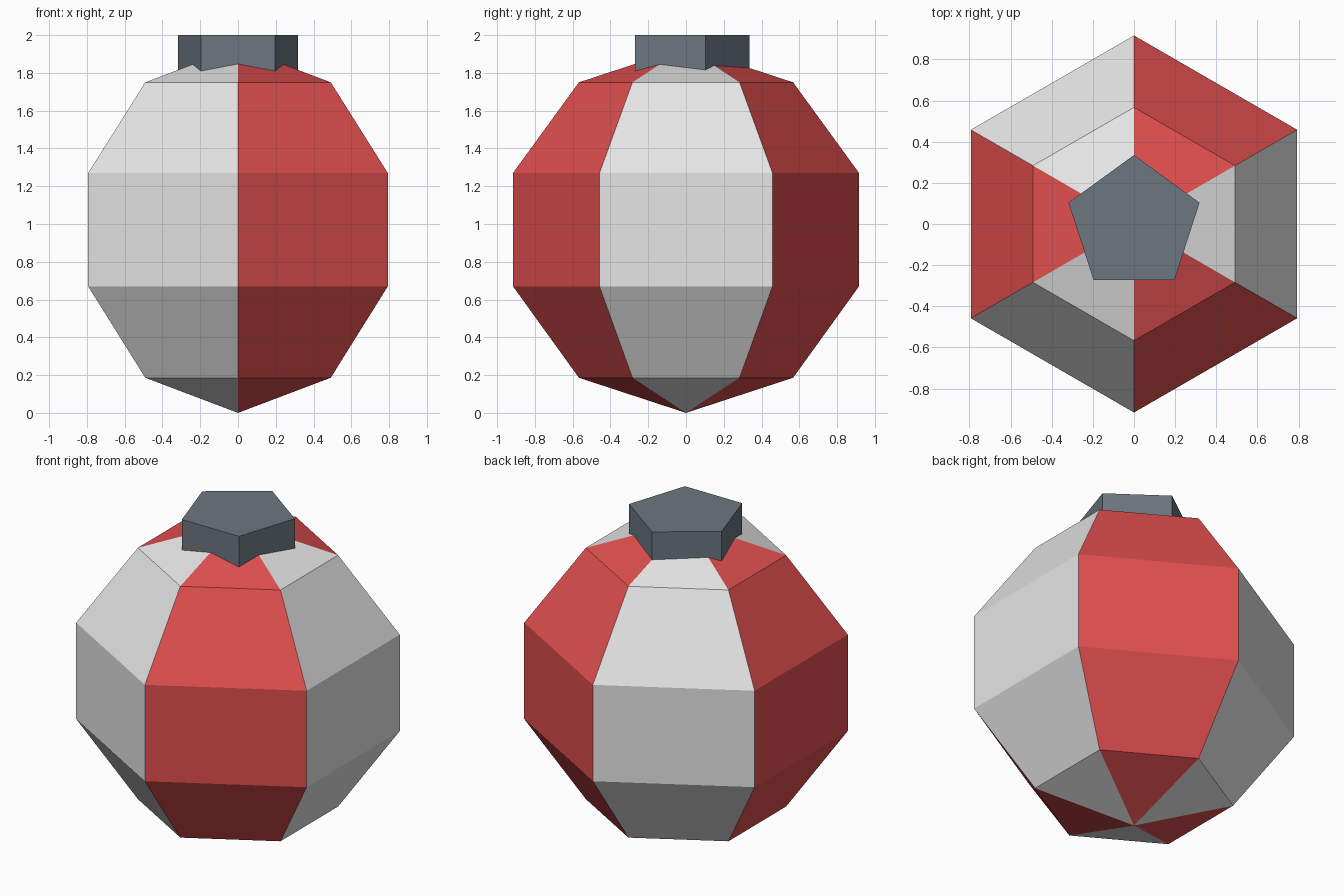
import bpy, bmesh, math

if "Cube" in bpy.data.objects:
    bpy.data.objects.remove(bpy.data.objects["Cube"])


def make_material(name, rgb):
    m = bpy.data.materials.new(name)
    m.diffuse_color = (*rgb, 1)
    m.use_nodes = True
    m.node_tree.nodes["Principled BSDF"].inputs["Base Color"].default_value = m.diffuse_color
    return m


def finish(name, bm, materials):
    bmesh.ops.recalc_face_normals(bm, faces=bm.faces)
    mesh = bpy.data.meshes.new(name)
    bm.to_mesh(mesh)
    bm.free()
    for m in materials:
        mesh.materials.append(m)
    obj = bpy.data.objects.new(name, mesh)
    bpy.context.collection.objects.link(obj)
    return obj


red = make_material("red", (0.753, 0.078, 0.078))
white = make_material("off white", (0.79, 0.79, 0.79))
slate = make_material("slate grey", (0.150, 0.181, 0.216))

# Six-sided ball body, lathed from a (radius, height) profile
SIDES = 6
profile = [(0.567, 0.186), (0.916, 0.67), (0.916, 1.27), (0.567, 1.75)]
bm = bmesh.new()
rings = []
for r, z in profile:
    ring = []
    for i in range(SIDES):
        a = -math.pi / 2 + i * math.tau / SIDES
        ring.append(bm.verts.new((r * math.cos(a), r * math.sin(a), z)))
    rings.append(ring)
bottom = bm.verts.new((0, 0, 0))
top = bm.verts.new((0, 0, 1.936))
for i in range(SIDES):
    j = (i + 1) % SIDES
    segment = [bm.faces.new((bottom, rings[0][j], rings[0][i])),
               bm.faces.new((rings[-1][i], rings[-1][j], top))]
    for lo, hi in zip(rings, rings[1:]):
        segment.append(bm.faces.new((lo[i], lo[j], hi[j], hi[i])))
    # Alternate red and white around the body
    for f in segment:
        f.material_index = i % 2
finish("ball_body", bm, [red, white])

# Five-sided cap sunk into the top of the body
bm = bmesh.new()
loops = []
for z in (1.77, 2.0):
    loops.append([bm.verts.new((0.335 * math.cos(math.pi / 2 + k * math.tau / 5),
                                0.335 * math.sin(math.pi / 2 + k * math.tau / 5), z))
                  for k in range(5)])
bm.faces.new(loops[0][::-1])
bm.faces.new(loops[1])
for k in range(5):
    n = (k + 1) % 5
    bm.faces.new((loops[0][k], loops[0][n], loops[1][n], loops[1][k]))
finish("top_cap", bm, [slate])
